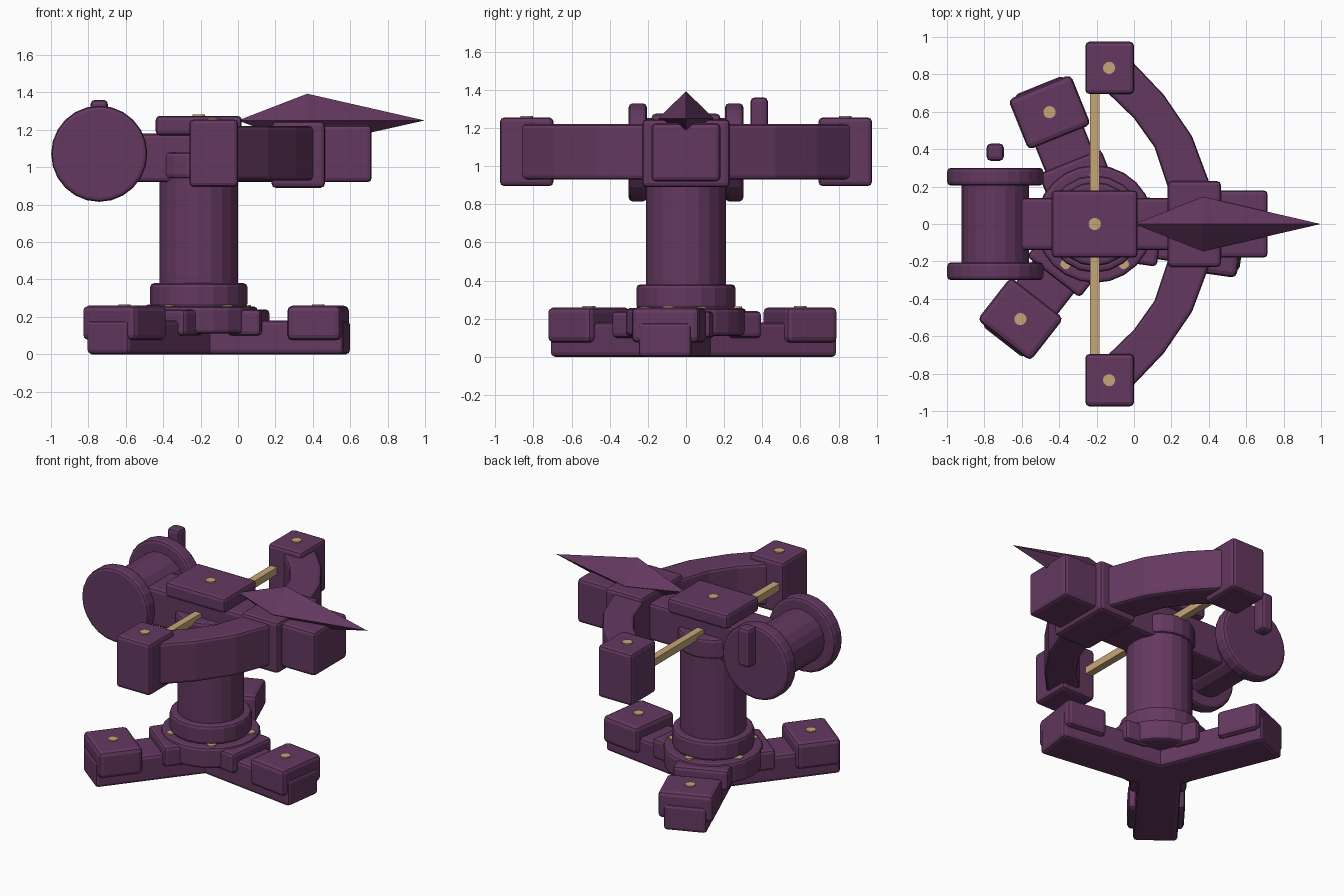
import bpy, bmesh, math
from mathutils import Matrix, Vector

if "Cube" in bpy.data.objects:
    bpy.data.objects.remove(bpy.data.objects["Cube"])


def material(name, rgb):
    m = bpy.data.materials.new(name)
    m.diffuse_color = (*rgb, 1)
    m.use_nodes = True
    m.node_tree.nodes["Principled BSDF"].inputs["Base Color"].default_value = m.diffuse_color
    return m


PURPLE = material("dark purple", (0.127, 0.040, 0.117))
TAN = material("tan", (0.56, 0.38, 0.19))
CX = -0.21  # column axis


def finish(name, bm, mat, bevel):
    bmesh.ops.recalc_face_normals(bm, faces=bm.faces)
    me = bpy.data.meshes.new(name)
    bm.to_mesh(me)
    bm.free()
    me.materials.append(mat)
    ob = bpy.data.objects.new(name, me)
    bpy.context.collection.objects.link(ob)
    if bevel:
        b = ob.modifiers.new("bevel", "BEVEL")
        b.width, b.segments = bevel, 2
        b.limit_method, b.angle_limit = "ANGLE", math.radians(40)
    return ob


def box(name, lo, hi, mat=PURPLE, bevel=0.022, frame=Matrix()):
    """Box between two corners, placed in an optional local frame."""
    bm = bmesh.new()
    bmesh.ops.create_cube(bm, size=1)
    lo, hi = Vector(lo), Vector(hi)
    for v in bm.verts:
        v.co = frame @ ((lo + hi) / 2 + v.co * (hi - lo))
    return finish(name, bm, mat, bevel)


def cylinder(name, center, r, depth, sides=20, mat=PURPLE, bevel=0.02, axis="z"):
    bm = bmesh.new()
    rot = Matrix.Rotation(math.pi / 2, 4, "X") if axis == "y" else Matrix()
    bmesh.ops.create_cone(bm, cap_ends=True, segments=sides, radius1=r, radius2=r,
                          depth=depth, matrix=Matrix.Translation(center) @ rot)
    return finish(name, bm, mat, bevel)


def upright(name, r, z0, z1, sides=20):
    return cylinder(name, (CX, 0, (z0 + z1) / 2), r, z1 - z0, sides)


def stud(name, x, y, z, r=0.033):
    return cylinder(name, (x, y, z), r, 0.016, 12, TAN, 0)


# Three-legged stand: beam, foot block, root lug and stud per leg
for i, deg in enumerate((112, 232, 352)):
    a = math.radians(deg)
    f = Matrix.Translation((CX, 0, 0)) @ Matrix.Rotation(a, 4, "Z")
    box(f"leg_{i}", (-0.05, -0.14, 0), (0.80, 0.14, 0.18), frame=f)
    box(f"foot_block_{i}", (0.50, -0.18, 0.075), (0.79, 0.18, 0.26), frame=f, bevel=0.028)
    box(f"leg_lug_{i}", (0.18, -0.18, 0.10), (0.36, 0.18, 0.24), frame=f)
    stud(f"foot_stud_{i}", CX + 0.645 * math.cos(a), 0.645 * math.sin(a), 0.259)

# Hub, column and collars
upright("hub", 0.315, 0.11, 0.255, 24)
upright("lower_collar", 0.26, 0.25, 0.38)
upright("column", 0.21, 0.30, 1.0)
upright("upper_collar", 0.225, 0.94, 1.08)
for i in range(5):
    a = math.radians(18 + 72 * i)
    stud(f"hub_stud_{i}", CX + 0.265 * math.cos(a), 0.265 * math.sin(a), 0.255, 0.028)

# Stock along x with its blocks and top plate
box("stock", (-0.62, -0.14, 0.92), (0.50, 0.14, 1.18))
box("nose_block", (0.40, -0.18, 0.92), (0.715, 0.18, 1.225))
box("bow_clamp", (0.18, -0.23, 0.89), (0.465, 0.23, 1.245))
box("top_plate", (-0.44, -0.18, 1.17), (0.02, 0.18, 1.275))
stud("plate_stud", CX, 0, 1.275)

# Bow arms: curved strip extruded upward, one per side
outer = [(0.42, 0.10), (0.40, 0.23), (0.31, 0.47), (0.16, 0.69), (-0.03, 0.89)]
inner = [(0.20, 0.10), (0.18, 0.20), (0.11, 0.41), (0.0, 0.565), (-0.16, 0.72)]
for side, s in (("left", 1), ("right", -1)):
    bm = bmesh.new()
    face = bm.faces.new([bm.verts.new((x, s * y, 0.93)) for x, y in outer + inner[::-1]])
    new = bmesh.ops.extrude_face_region(bm, geom=[face])["geom"]
    bmesh.ops.translate(bm, vec=(0, 0, 0.29),
                        verts=[g for g in new if isinstance(g, bmesh.types.BMVert)])
    finish(f"bow_arm_{side}", bm, PURPLE, 0.02)
    y0, y1 = sorted((s * 0.695, s * 0.975))
    box(f"bow_tip_{side}", (-0.26, y0, 0.895), (0, y1, 1.255))
    stud(f"tip_stud_{side}", -0.133, s * 0.835, 1.255)

# Bowstring
box("bowstring", (-0.235, -0.75, 1.06), (-0.185, 0.75, 1.11), TAN, 0)

# Winch drum, flanges and handle
WX, WZ = -0.742, 1.072
cylinder("winch_drum", (WX, 0, WZ), 0.18, 0.5, 20, axis="y", bevel=0)
for side, s in (("left", 1), ("right", -1)):
    cylinder(f"winch_flange_{side}", (WX, s * 0.253, WZ), 0.257, 0.095, 24, axis="y")
box("winch_handle", (WX - 0.046, 0.338, 1.09), (WX + 0.046, 0.43, 1.36))

# Arrowhead: four-sided double pyramid
bm = bmesh.new()
ring = [bm.verts.new((0.37, y, z)) for y, z in
        ((0.145, 1.25), (0, 1.393), (-0.145, 1.25), (0, 1.11))]
tips = [bm.verts.new((x, 0, 1.25)) for x in (0.0, 0.998)]
for t in tips:
    for i in range(4):
        bm.faces.new((ring[i], ring[(i + 1) % 4], t))
finish("arrowhead", bm, PURPLE, 0)
